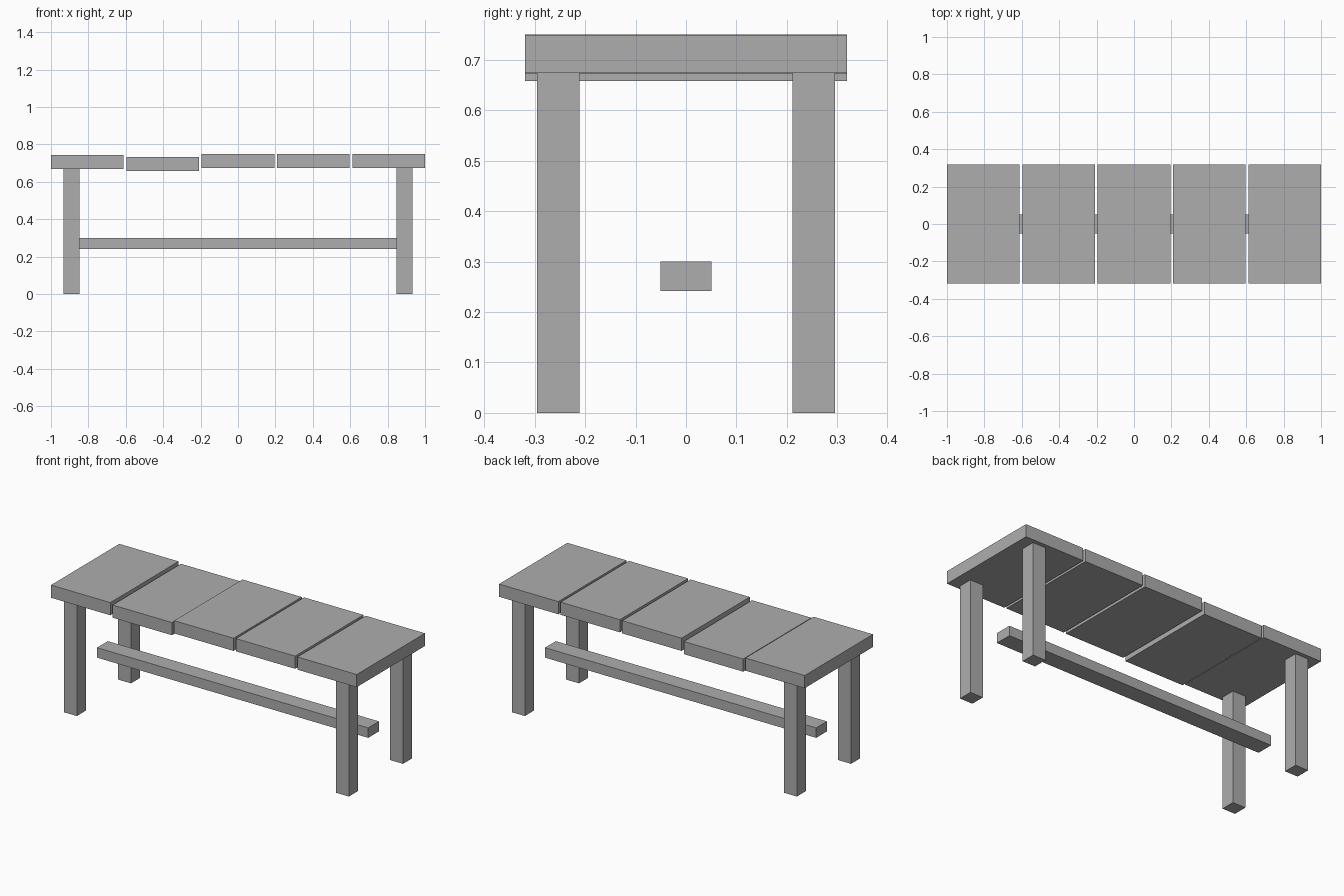
import bpy

default = bpy.data.objects.get("Cube")
if default:
    bpy.data.objects.remove(default, do_unlink=True)

GREY = (0.42, 0.42, 0.42, 1.0)
grey = bpy.data.materials.new("plain grey")
grey.use_nodes = True
grey.diffuse_color = GREY
shader = next(n for n in grey.node_tree.nodes if n.type == "BSDF_PRINCIPLED")
shader.inputs["Base Color"].default_value = GREY


def box(name, centre, size):
    """Add a flat-faced box with its size baked into the mesh."""
    bpy.ops.mesh.primitive_cube_add(size=1, location=centre)
    obj = bpy.context.object
    obj.name = name
    obj.data.name = name
    for v in obj.data.vertices:
        v.co = [c * s for c, s in zip(v.co, size)]
    obj.data.materials.append(grey)
    return obj


# Top: five slabs across the length, each at a slightly different height
THICKNESS = 0.075
PITCH = 0.403
slab_tops = [0.743, 0.733, 0.748, 0.75, 0.749]
for i, top in enumerate(slab_tops):
    box(f"top_slab_{i + 1}",
        ((i - 2) * PITCH, 0, top - THICKNESS / 2),
        (0.388, 0.638, THICKNESS))

# Four square legs
LEG_HEIGHT = 0.675
for side, sx in (("left", 1), ("right", -1)):
    for end, sy in (("front", -1), ("back", 1)):
        box(f"{end}_{side}_leg",
            (sx * 0.89, sy * 0.253, LEG_HEIGHT / 2),
            (0.084, 0.084, LEG_HEIGHT))

# Long stretcher bar along the middle
box("stretcher", (0, 0, 0.271), (1.774, 0.101, 0.059))
